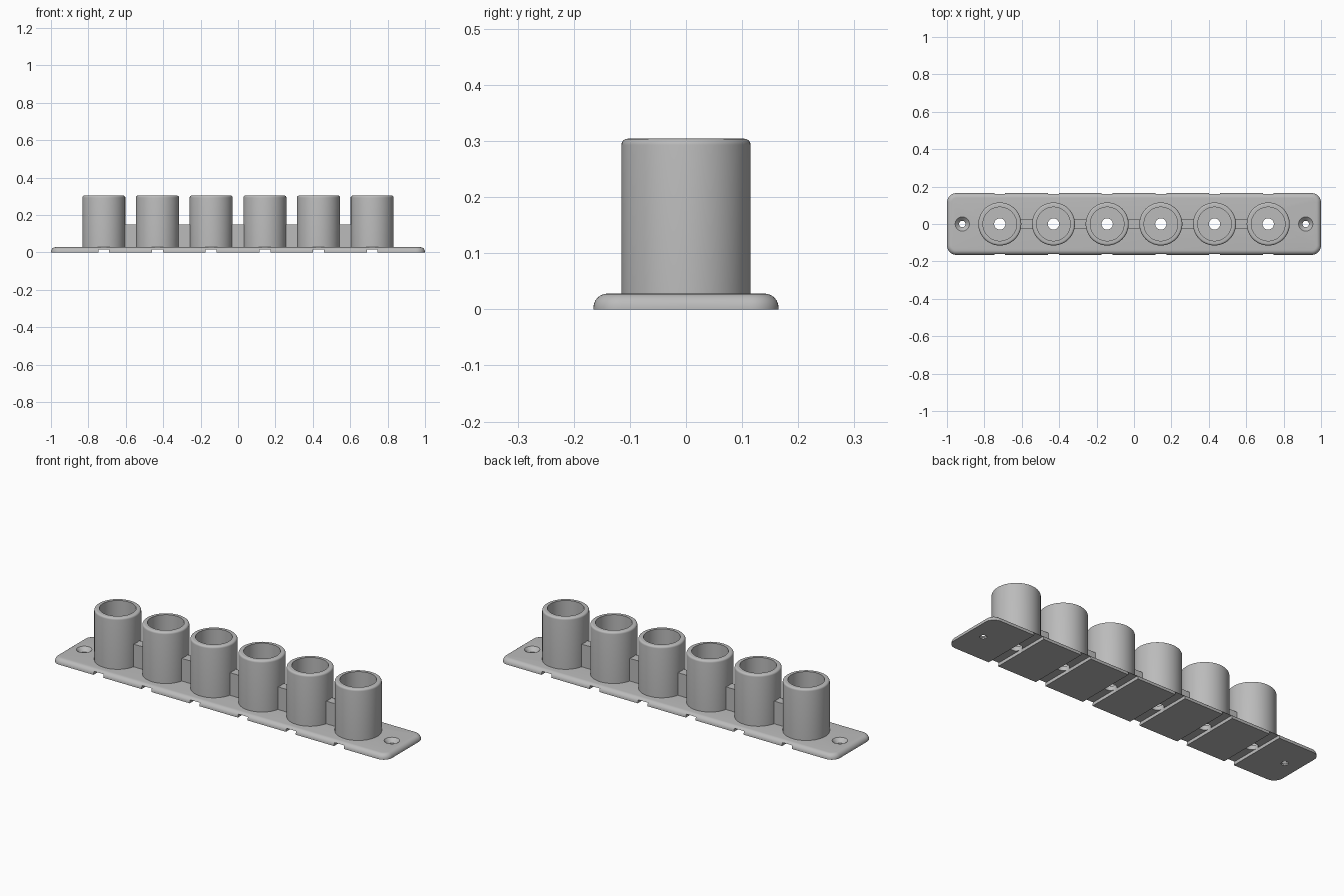
import bpy, bmesh
from math import sin, cos, pi, radians

old = bpy.data.objects.get("Cube")
if old:
    bpy.data.objects.remove(old, do_unlink=True)

PITCH = 0.287
CUP_X = [(i - 2.5) * PITCH for i in range(6)]

grey = bpy.data.materials.new("grey plastic")
grey.use_nodes = True
colour = (0.5, 0.5, 0.5, 1)
grey.diffuse_color = colour
grey.node_tree.nodes["Principled BSDF"].inputs["Base Color"].default_value = colour


def make_object(name, bm):
    bmesh.ops.recalc_face_normals(bm, faces=bm.faces)
    mesh = bpy.data.meshes.new(name)
    bm.to_mesh(mesh)
    bm.free()
    mesh.materials.append(grey)
    obj = bpy.data.objects.new(name, mesh)
    bpy.context.collection.objects.link(obj)
    return obj


def bridge(bm, a, b):
    for i in range(len(a)):
        j = (i + 1) % len(a)
        bm.faces.new((a[i], a[j], b[j], b[i]))


def lathe(name, profile, x, closed=False, sides=64):
    """Spin (radius, z) points around a vertical axis at x."""
    bm = bmesh.new()
    rings = [[bm.verts.new((x + r * cos(2 * pi * k / sides), r * sin(2 * pi * k / sides), z))
              for k in range(sides)] for r, z in profile]
    for a, b in zip(rings, rings[1:]):
        bridge(bm, a, b)
    if closed:
        bridge(bm, rings[-1], rings[0])
    else:
        bm.faces.new(rings[0])
        bm.faces.new(rings[-1])
    return make_object(name, bm)


def box(name, x, size, z):
    bm = bmesh.new()
    bmesh.ops.create_cube(bm, size=1)
    bmesh.ops.scale(bm, vec=size, verts=bm.verts)
    bmesh.ops.translate(bm, vec=(x, 0, z), verts=bm.verts)
    return make_object(name, bm)


def cut(target, cutter):
    cutter.hide_render = True
    mod = target.modifiers.new("cut", 'BOOLEAN')
    mod.operation, mod.solver, mod.object = 'DIFFERENCE', 'EXACT', cutter
    graph = bpy.context.evaluated_depsgraph_get()
    mesh = bpy.data.meshes.new_from_object(target.evaluated_get(graph))
    target.modifiers.clear()
    target.data = mesh
    bpy.data.objects.remove(cutter, do_unlink=True)


def smooth(obj):
    bpy.ops.object.select_all(action='DESELECT')
    obj.select_set(True)
    bpy.context.view_layer.objects.active = obj
    bpy.ops.object.shade_smooth_by_angle(angle=radians(30))


def plate_ring(bm, inset, z, corner=0.05, steps=10):
    """Rounded rectangle outline, shrunk by inset."""
    ring = []
    for q, (sx, sy) in enumerate([(1, 1), (-1, 1), (-1, -1), (1, -1)]):
        for k in range(steps + 1):
            a = (q + k / steps) * pi / 2
            r = corner - inset
            ring.append(bm.verts.new((sx * (1 - corner) + r * cos(a),
                                      sy * (0.165 - corner) + r * sin(a), z)))
    return ring


# Base plate with rounded upper edge
bm = bmesh.new()
FILLET, TOP = 0.025, 0.028
rings = [plate_ring(bm, 0, 0)]
for k in range(7):
    a = k / 6 * pi / 2
    rings.append(plate_ring(bm, FILLET * (1 - cos(a)), TOP - FILLET + FILLET * sin(a)))
for a, b in zip(rings, rings[1:]):
    bridge(bm, a, b)
bm.faces.new(rings[0])
bm.faces.new(rings[-1])
plate = make_object("base_plate", bm)

# Drain holes and drain grooves under each cup
for x in CUP_X:
    cut(plate, lathe("drain_cutter", [(0.03, -0.1), (0.03, 0.1)], x))
    cut(plate, box("groove_cutter", x, (0.058, 1, 0.034), 0))

# Countersunk screw holes
for x in (-0.918, 0.918):
    cut(plate, lathe("screw_cutter", [(0.017, -0.1), (0.017, 0.007), (0.038, TOP), (0.038, 0.1)], x))
smooth(plate)

# Cups with rounded rim and drain hole in the floor
rim = [(0.104 + 0.011 * cos(k / 5 * pi / 2), 0.293 + 0.011 * sin(k / 5 * pi / 2)) for k in range(6)]
profile = [(0.03, 0.02), (0.115, 0.02)] + rim + [(0.09, 0.304), (0.09, 0.04), (0.03, 0.04)]
for i, x in enumerate(CUP_X):
    smooth(lathe(f"cup_{i + 1}", profile, x, closed=True))

# Webs joining neighbouring cups
for i in range(5):
    box(f"web_{i + 1}", (i - 2) * PITCH, (PITCH - 0.21, 0.05, 0.13), 0.085)
